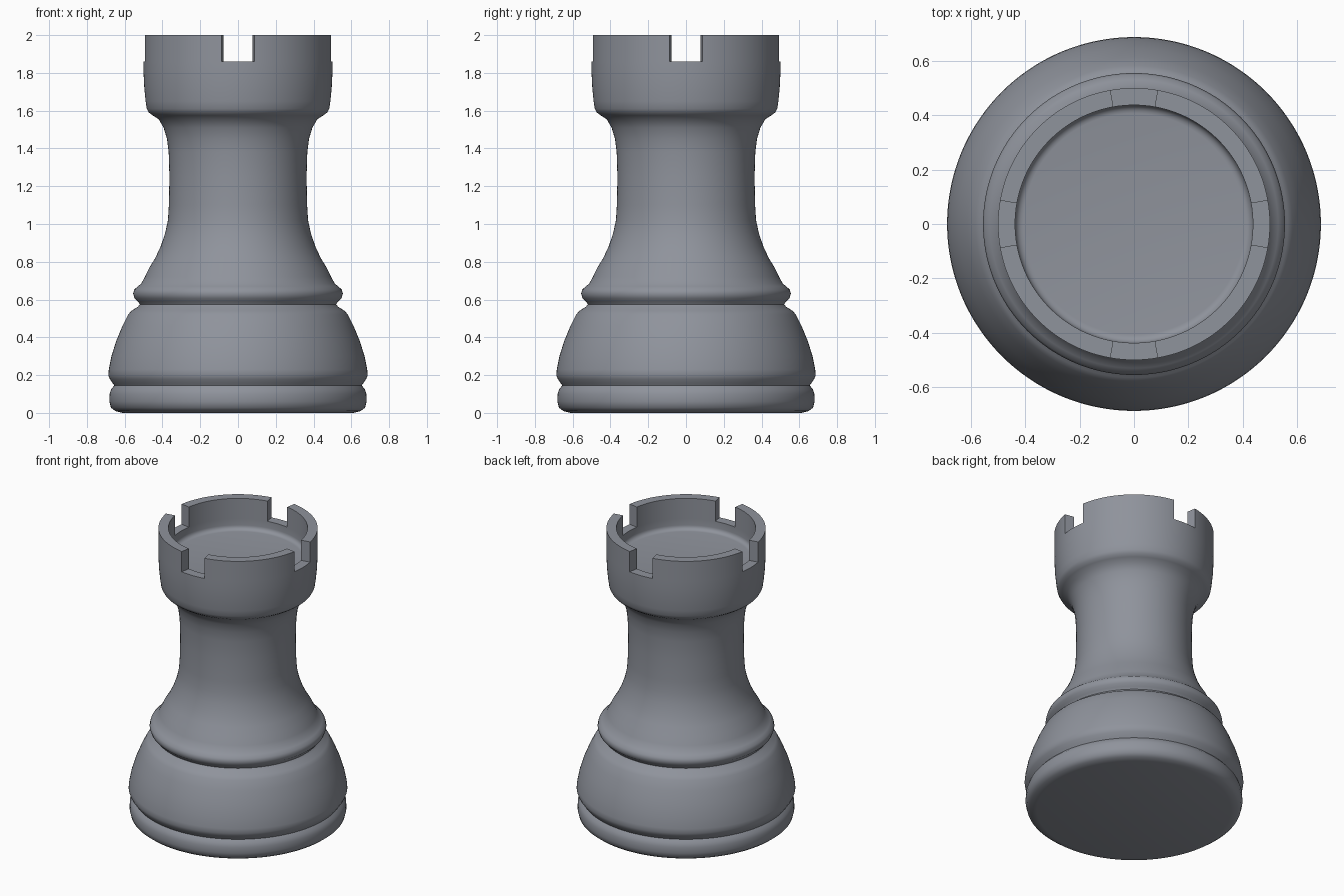
import bpy
import bmesh
import math

cube = bpy.data.objects.get("Cube")
if cube:
    bpy.data.objects.remove(cube, do_unlink=True)

SEGMENTS = 144
NOTCH_HALF = 10      # degrees either side of each axis
NOTCH_Z, TOP_Z = 1.86, 2.0
INNER_R, FLOOR_Z, FILLET = 0.437, 1.785, 0.03

stone = bpy.data.materials.new("slate_grey")
stone.use_nodes = True
colour = (0.275, 0.292, 0.332, 1)
stone.diffuse_color = colour
bsdf = next(n for n in stone.node_tree.nodes if n.type == 'BSDF_PRINCIPLED')
bsdf.inputs["Base Color"].default_value = colour
bsdf.inputs["Roughness"].default_value = 0.6

# Half profiles as (radius, height), from the foot to the crown
foot = [(0, 0), (0.61, 0), (0.65, 0.01), (0.673, 0.028), (0.681, 0.06),
        (0.68, 0.1), (0.672, 0.125), (0.655, 0.145)]
drum = [(0.664, 0.158), (0.678, 0.178), (0.687, 0.2), (0.684, 0.23), (0.67, 0.3),
        (0.645, 0.38), (0.612, 0.46), (0.582, 0.52), (0.565, 0.54), (0.53, 0.562)]
collar = [(0.52, 0.575), (0.53, 0.59), (0.548, 0.607), (0.555, 0.632),
          (0.549, 0.653), (0.53, 0.67), (0.512, 0.685)]
shaft = [(0.493, 0.72), (0.47, 0.768), (0.438, 0.82), (0.41, 0.88), (0.386, 0.95),
         (0.371, 1.02), (0.366, 1.1), (0.363, 1.25), (0.367, 1.38), (0.376, 1.45),
         (0.394, 1.51), (0.42, 1.555)]
head = [(0.452, 1.575), (0.472, 1.59), (0.483, 1.61), (0.489, 1.65),
        (0.496, 1.72), (0.5, 1.8), (0.5, NOTCH_Z)]
well = [(INNER_R, NOTCH_Z)]
for i in range(6):
    a = math.radians(i * 18)
    well.append((INNER_R - FILLET * (1 - math.cos(a)),
                 FLOOR_Z + FILLET * (1 - math.sin(a))))
well.append((0, FLOOR_Z))

# Turn the profile around the upright axis
bm = bmesh.new()
verts = [bm.verts.new((r, 0, z)) for r, z in foot + drum + collar + shaft + head + well]
edges = [bm.edges.new(pair) for pair in zip(verts, verts[1:])]
bmesh.ops.spin(bm, geom=verts + edges, cent=(0, 0, 0), axis=(0, 0, 1),
               angle=math.tau, steps=SEGMENTS, use_duplicate=False)
bmesh.ops.remove_doubles(bm, verts=bm.verts, dist=0.0005)


# Raise the battlements from the rim, leaving four notches
def is_battlement(face):
    if any(abs(v.co.z - NOTCH_Z) > 0.001 for v in face.verts):
        return False
    c = face.calc_center_median()
    angle = math.degrees(math.atan2(c.y, c.x)) % 90
    return NOTCH_HALF < angle < 90 - NOTCH_HALF


rim = [f for f in bm.faces if is_battlement(f)]
raised = bmesh.ops.extrude_face_region(bm, geom=rim)["geom"]
bmesh.ops.translate(bm, vec=(0, 0, TOP_Z - NOTCH_Z),
                    verts=[g for g in raised if isinstance(g, bmesh.types.BMVert)])
old = [f for f in rim if f.is_valid]
if old:
    bmesh.ops.delete(bm, geom=old, context='FACES')
bmesh.ops.recalc_face_normals(bm, faces=bm.faces)

mesh = bpy.data.meshes.new("castle_piece")
bm.to_mesh(mesh)
bm.free()
mesh.materials.append(stone)
piece = bpy.data.objects.new("castle_piece", mesh)
bpy.context.collection.objects.link(piece)

bpy.ops.object.select_all(action='DESELECT')
piece.select_set(True)
bpy.context.view_layer.objects.active = piece
bpy.ops.object.shade_smooth_by_angle(angle=math.radians(50))
